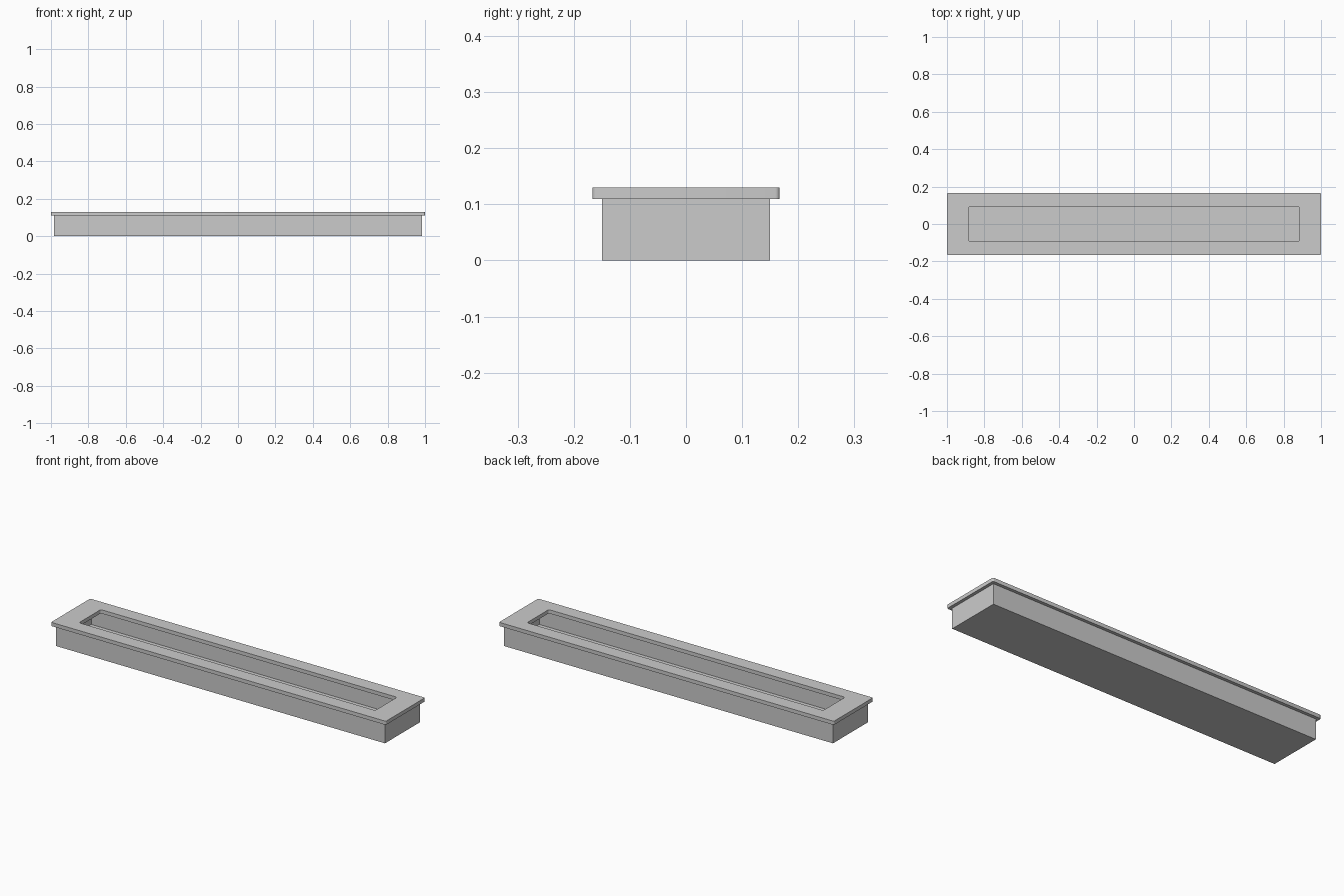
import bpy
import bmesh
from math import cos, sin, pi

old = bpy.data.objects.get("Cube")
if old:
    bpy.data.objects.remove(old, do_unlink=True)

# One satin grey metal throughout
metal = bpy.data.materials.new("satin_grey")
metal.use_nodes = True
grey = (0.6, 0.6, 0.6, 1)
metal.diffuse_color = grey
metal.node_tree.nodes["Principled BSDF"].inputs["Base Color"].default_value = grey

BODY_HEIGHT, TOP = 0.11, 0.13


def add_object(name, bm):
    bmesh.ops.recalc_face_normals(bm, faces=bm.faces)
    mesh = bpy.data.meshes.new(name)
    bm.to_mesh(mesh)
    bm.free()
    mesh.materials.append(metal)
    obj = bpy.data.objects.new(name, mesh)
    bpy.context.collection.objects.link(obj)
    return obj


def rounded_loop(bm, hx, hy, radius, z, steps=5):
    """Ring of vertices around a rectangle with rounded corners."""
    verts = []
    for corner, (sx, sy) in enumerate([(1, 1), (-1, 1), (-1, -1), (1, -1)]):
        for i in range(steps + 1):
            a = (corner + i / steps) * pi / 2
            verts.append(bm.verts.new((sx * (hx - radius) + radius * cos(a),
                                       sy * (hy - radius) + radius * sin(a), z)))
    return verts


# Flange: a flat frame with slightly rounded outer and inner corners
bm = bmesh.new()
outer = (1.0, 0.167, 0.008)
inner = (0.885, 0.093, 0.01)
rings = [rounded_loop(bm, *outer, BODY_HEIGHT), rounded_loop(bm, *outer, TOP),
         rounded_loop(bm, *inner, TOP), rounded_loop(bm, *inner, BODY_HEIGHT)]
for k, ring in enumerate(rings):
    following = rings[(k + 1) % 4]
    for i in range(len(ring)):
        j = (i + 1) % len(ring)
        bm.faces.new((ring[i], ring[j], following[j], following[i]))
flange = add_object("flange", bm)
bpy.context.view_layer.objects.active = flange
flange.select_set(True)
bpy.ops.object.shade_smooth_by_angle()

# Recessed body: a thin-walled tray, open under the flange
bm = bmesh.new()
bmesh.ops.create_cube(bm, size=1)
bmesh.ops.scale(bm, vec=(1.966, 0.3, BODY_HEIGHT), verts=bm.verts)
bmesh.ops.translate(bm, vec=(0, 0, BODY_HEIGHT / 2), verts=bm.verts)
bm.normal_update()
bmesh.ops.delete(bm, geom=[f for f in bm.faces if f.normal.z > 0.5], context="FACES_ONLY")
body = add_object("recessed_body", bm)
wall = body.modifiers.new("wall_thickness", "SOLIDIFY")
wall.thickness = 0.005
wall.offset = -1
wall.use_even_offset = True
